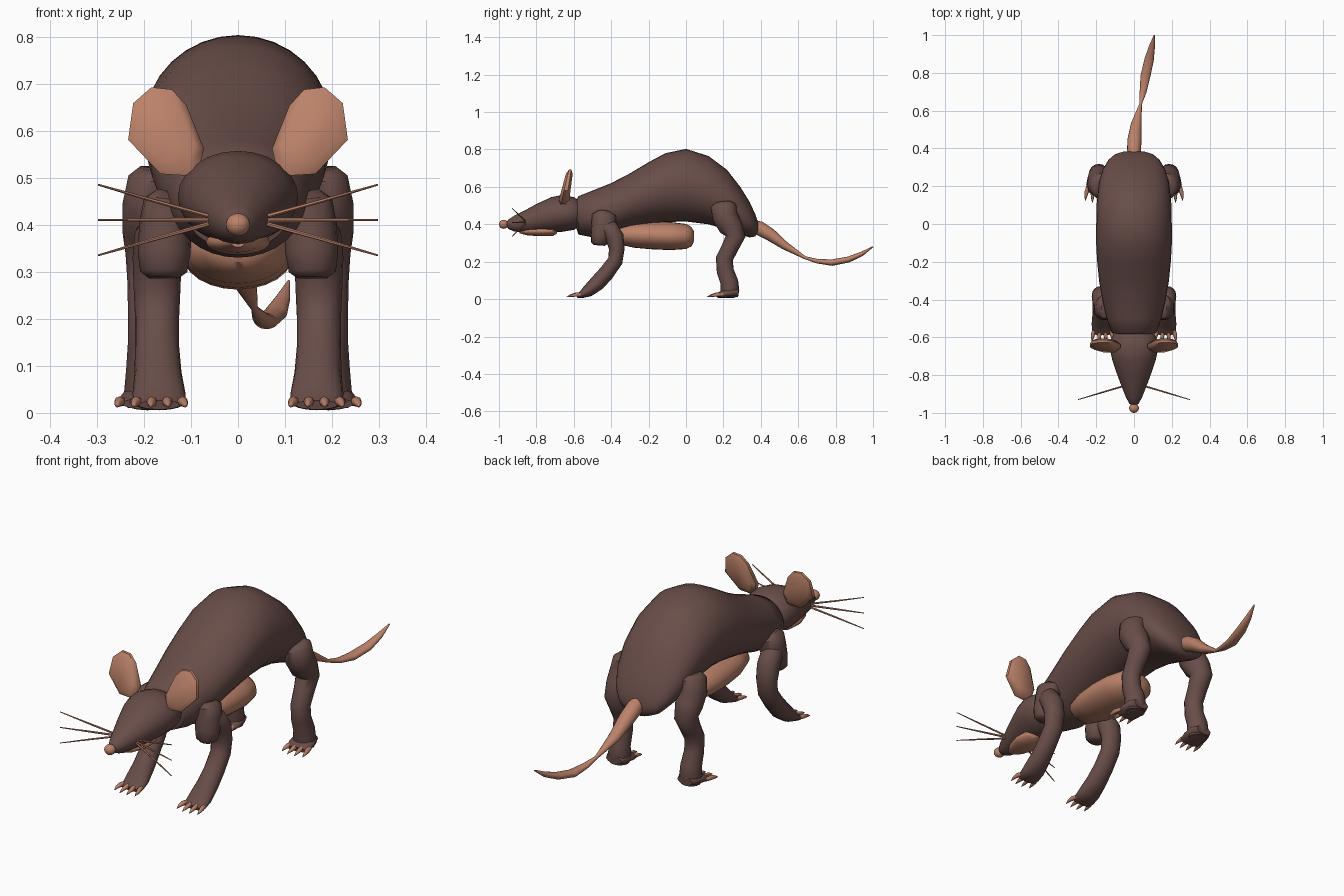
import bpy, bmesh, math
from mathutils import Vector


def make_material(name, colour):
    m = bpy.data.materials.new(name)
    m.diffuse_color = (*colour, 1)
    return m


FUR = make_material("dark brown fur", (0.140, 0.075, 0.066))
SKIN = make_material("tan skin", (0.50, 0.222, 0.142))


def finish(bm, name, mat, angle=50):
    bmesh.ops.recalc_face_normals(bm, faces=bm.faces)
    me = bpy.data.meshes.new(name)
    bm.to_mesh(me)
    bm.free()
    ob = bpy.data.objects.new(name, me)
    bpy.context.collection.objects.link(ob)
    me.materials.append(mat)
    bpy.ops.object.select_all(action='DESELECT')
    ob.select_set(True)
    bpy.context.view_layer.objects.active = ob
    bpy.ops.object.shade_smooth_by_angle(angle=math.radians(angle))
    return ob


def skin_rings(bm, rings):
    """Bridge equal rings of points and cap both ends."""
    vs = [[bm.verts.new(p) for p in r] for r in rings]
    n = len(vs[0])
    for a, b in zip(vs, vs[1:]):
        for i in range(n):
            j = (i + 1) % n
            bm.faces.new((a[i], a[j], b[j], b[i]))
    bm.faces.new(vs[0])
    bm.faces.new(vs[-1])


def upright_loft(name, sections, mat, n=32):
    """Sections: y, bottom z, top z, half width."""
    bm = bmesh.new()
    rings = []
    for y, zb, zt, w in sections:
        rings.append([(w * math.cos(t), y, (zb + zt) / 2 + (zt - zb) / 2 * math.sin(t))
                      for t in (math.tau * i / n for i in range(n))])
    skin_rings(bm, rings)
    return finish(bm, name, mat)


def limb(name, points, mat, side=1, n=16):
    """Points: x, y, z, half width across x, half depth across the path."""
    bm = bmesh.new()
    c = [Vector((side * p[0], p[1], p[2])) for p in points]
    rings = []
    for k, p in enumerate(points):
        d = (c[min(k + 1, len(c) - 1)] - c[max(k - 1, 0)]).normalized()
        across = (Vector((1, 0, 0)) - d * d.x).normalized()
        up = d.cross(across)
        rings.append([c[k] + across * p[3] * math.cos(t) + up * p[4] * math.sin(t)
                      for t in (math.tau * i / n for i in range(n))])
    skin_rings(bm, rings)
    return finish(bm, name, mat)


def ball(name, centre, radii, mat):
    bm = bmesh.new()
    bmesh.ops.create_uvsphere(bm, u_segments=20, v_segments=12, radius=1)
    for v in bm.verts:
        v.co = Vector(centre) + Vector([a * r for a, r in zip(v.co, radii)])
    return finish(bm, name, mat)


# Arched body
upright_loft("body", [
    (-0.585, 0.375, 0.53, 0.095), (-0.575, 0.345, 0.55, 0.118), (-0.50, 0.33, 0.58, 0.145),
    (-0.40, 0.35, 0.62, 0.168), (-0.30, 0.382, 0.672, 0.185), (-0.20, 0.40, 0.732, 0.195),
    (-0.11, 0.412, 0.78, 0.20), (0.0, 0.415, 0.803, 0.20), (0.12, 0.40, 0.765, 0.197),
    (0.22, 0.37, 0.69, 0.185), (0.29, 0.345, 0.60, 0.165), (0.34, 0.33, 0.52, 0.135),
    (0.37, 0.335, 0.455, 0.10), (0.385, 0.36, 0.41, 0.05)], FUR)

# Tapered head, nose, lower jaw and belly
upright_loft("head", [
    (-0.575, 0.385, 0.53, 0.10), (-0.60, 0.37, 0.545, 0.118), (-0.66, 0.36, 0.557, 0.128),
    (-0.72, 0.357, 0.545, 0.115), (-0.80, 0.355, 0.508, 0.088), (-0.87, 0.357, 0.47, 0.062),
    (-0.92, 0.362, 0.445, 0.042), (-0.95, 0.375, 0.425, 0.025), (-0.96, 0.39, 0.41, 0.01)],
    FUR, 24)
ball("nose", (0, -0.975, 0.40), (0.026, 0.025, 0.024), SKIN)
upright_loft("lower_jaw", [
    (-0.69, 0.35, 0.38, 0.03), (-0.71, 0.338, 0.39, 0.065), (-0.78, 0.336, 0.39, 0.068),
    (-0.85, 0.341, 0.385, 0.045), (-0.89, 0.352, 0.375, 0.015)], SKIN, 20)
upright_loft("belly", [
    (-0.40, 0.32, 0.37, 0.04), (-0.37, 0.295, 0.40, 0.08), (-0.28, 0.275, 0.41, 0.108),
    (-0.18, 0.266, 0.415, 0.118), (-0.08, 0.262, 0.412, 0.118), (0.0, 0.268, 0.402, 0.10),
    (0.03, 0.282, 0.385, 0.075), (0.043, 0.31, 0.36, 0.035)], SKIN, 24)

# Flattened, curling tail
limb("tail", [
    (0, 0.36, 0.395, 0.03, 0.03), (0, 0.39, 0.38, 0.037, 0.038), (0.003, 0.45, 0.345, 0.037, 0.034),
    (0.012, 0.53, 0.285, 0.028, 0.022), (0.035, 0.635, 0.222, 0.007, 0.008),
    (0.048, 0.70, 0.203, 0.018, 0.012), (0.06, 0.78, 0.195, 0.026, 0.017),
    (0.08, 0.87, 0.212, 0.025, 0.016), (0.095, 0.94, 0.242, 0.016, 0.012),
    (0.108, 1.0, 0.28, 0.003, 0.003)], SKIN)

# Ear outline in x and z
EAR = [(0.085, 0.50), (0.07, 0.56), (0.108, 0.655), (0.14, 0.69),
       (0.185, 0.695), (0.225, 0.66), (0.236, 0.58), (0.165, 0.505)]

for label, s in (("right", 1), ("left", -1)):
    # Ear: thick low down, thin at the tip
    bm = bmesh.new()
    rings = []
    for depth, scale in ((-1, 0.72), (-0.4, 0.97), (0.4, 0.97), (1, 0.72)):
        ring = []
        for x, z in EAR:
            px, pz = 0.152 + (x - 0.152) * scale, 0.6 + (z - 0.6) * scale
            thick = 0.028 - 0.07 * (pz - 0.53)
            ring.append((s * px, -0.652 + 0.2 * (pz - 0.53) + depth * thick, pz))
        rings.append(ring)
    skin_rings(bm, rings)
    finish(bm, label + "_ear", SKIN)

    # Whiskers
    for i, dz in enumerate((-0.075, 0, 0.075)):
        limb(f"{label}_whisker_{i}", [
            (0.045, -0.855, 0.41 + dz * 0.05, 0.005, 0.005),
            (0.18, -0.895, 0.41 + dz * 0.55, 0.004, 0.004),
            (0.297, -0.93, 0.41 + dz, 0.002, 0.002)], SKIN, s, 6)

    # Front shoulder stub
    limb(label + "_shoulder", [
        (0.145, -0.435, 0.465, 0.03, 0.04), (0.15, -0.437, 0.45, 0.05, 0.065),
        (0.154, -0.44, 0.40, 0.056, 0.066), (0.157, -0.458, 0.34, 0.056, 0.052),
        (0.158, -0.463, 0.30, 0.05, 0.045), (0.158, -0.464, 0.287, 0.033, 0.03)], FUR, s)
    # Front leg curving forward into the foot
    limb(label + "_front_leg", [
        (0.165, -0.45, 0.39, 0.035, 0.04), (0.17, -0.41, 0.375, 0.05, 0.05),
        (0.172, -0.382, 0.33, 0.052, 0.05), (0.172, -0.37, 0.27, 0.05, 0.042),
        (0.172, -0.378, 0.205, 0.047, 0.04), (0.172, -0.425, 0.14, 0.047, 0.042),
        (0.17, -0.475, 0.085, 0.05, 0.042), (0.168, -0.525, 0.043, 0.056, 0.033),
        (0.167, -0.56, 0.023, 0.056, 0.019), (0.167, -0.585, 0.017, 0.045, 0.01)], FUR, s)
    # Hind thigh, shin and heel
    limb(label + "_hind_leg", [
        (0.175, 0.198, 0.517, 0.035, 0.045), (0.178, 0.20, 0.50, 0.055, 0.068),
        (0.182, 0.208, 0.44, 0.064, 0.068), (0.184, 0.24, 0.385, 0.062, 0.064),
        (0.186, 0.265, 0.335, 0.053, 0.053), (0.188, 0.235, 0.275, 0.047, 0.045),
        (0.19, 0.205, 0.215, 0.044, 0.046), (0.19, 0.21, 0.15, 0.044, 0.046),
        (0.19, 0.232, 0.09, 0.048, 0.048), (0.19, 0.235, 0.045, 0.052, 0.05),
        (0.19, 0.235, 0.01, 0.045, 0.042)], FUR, s)
    # Hind foot
    limb(label + "_hind_foot", [
        (0.19, 0.28, 0.035, 0.04, 0.02), (0.19, 0.25, 0.036, 0.054, 0.03),
        (0.193, 0.205, 0.028, 0.06, 0.023), (0.195, 0.165, 0.019, 0.052, 0.012)], FUR, s)

    # Four claws on each foot
    for foot, cx, y0 in (("front", 0.167, -0.55), ("hind", 0.202, 0.20)):
        for i in range(4):
            f = (i - 1.5) / 1.5
            reach = 0.094 - 0.018 * abs(f)
            limb(f"{label}_{foot}_claw_{i}", [
                (cx + 0.042 * f, y0, 0.024, 0.009, 0.009),
                (cx + 0.05 * f, y0 - reach * 0.45, 0.024, 0.011, 0.011),
                (cx + 0.054 * f, y0 - reach * 0.75, 0.019, 0.007, 0.007),
                (cx + 0.055 * f, y0 - reach, 0.012, 0.001, 0.001)], SKIN, s, 8)
